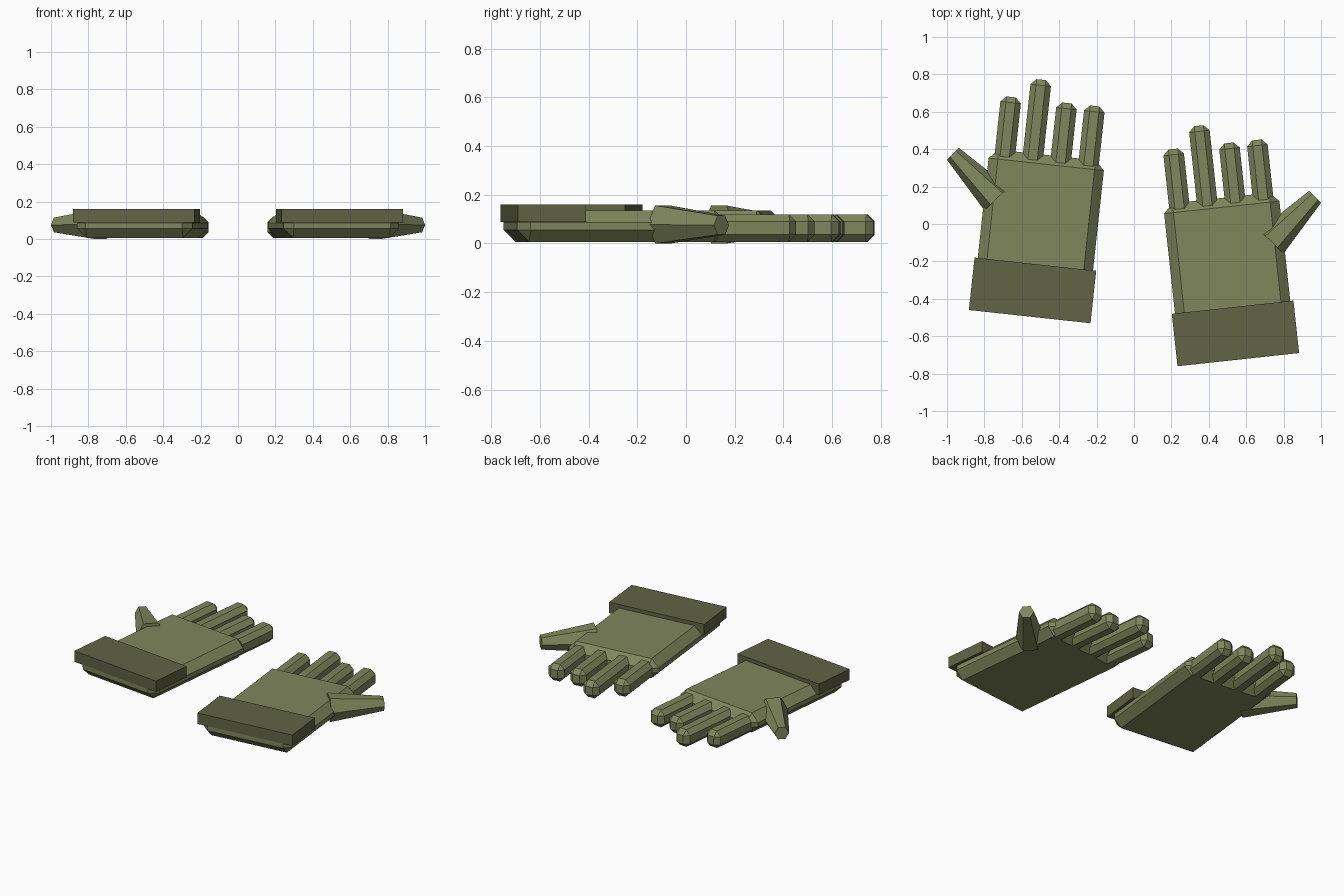
import bpy
import bmesh
from math import radians, sin, cos, tau
from mathutils import Vector, Matrix

cube = bpy.data.objects.get("Cube")
if cube:
    bpy.data.objects.remove(cube, do_unlink=True)


def make_material(name, rgb):
    mat = bpy.data.materials.new(name)
    mat.use_nodes = True
    color = (*rgb, 1.0)
    mat.diffuse_color = color
    mat.node_tree.nodes["Principled BSDF"].inputs["Base Color"].default_value = color
    return mat


olive = make_material("olive fabric", (0.214, 0.243, 0.107))
dark_olive = make_material("dark olive cuff", (0.119, 0.126, 0.059))


def finish(name, bm, mat, frame):
    bmesh.ops.recalc_face_normals(bm, faces=bm.faces)
    mesh = bpy.data.meshes.new(name)
    bm.to_mesh(mesh)
    bm.free()
    mesh.materials.append(mat)
    obj = bpy.data.objects.new(name, mesh)
    obj.matrix_world = frame
    bpy.context.collection.objects.link(obj)
    return obj


def box(name, x, y, z, mat, frame, chamfer=0):
    """Box from (min, max) pairs, optionally with chamfered edges."""
    bm = bmesh.new()
    size = [b - a for a, b in (x, y, z)]
    middle = [(a + b) / 2 for a, b in (x, y, z)]
    bmesh.ops.create_cube(bm, size=1)
    bmesh.ops.scale(bm, vec=size, verts=bm.verts)
    bmesh.ops.translate(bm, vec=middle, verts=bm.verts)
    obj = finish(name, bm, mat, frame)
    if chamfer:
        mod = obj.modifiers.new("chamfer", 'BEVEL')
        mod.width = chamfer
        mod.segments = 1
        mod.limit_method = 'NONE'


def tapered_hexagon(name, start, end, r_start, r_end, mat, frame):
    """Six-sided tapered prism with a flat side on top."""
    bm = bmesh.new()
    side = (end - start).cross(Vector((0, 0, 1))).normalized()
    up = Vector((0, 0, 1))
    rings = []
    for c, r in ((start, r_start), (end, r_end)):
        rings.append([bm.verts.new(c + r * (side * cos(i * tau / 6) + up * sin(i * tau / 6)))
                      for i in range(6)])
    for ring in rings:
        bm.faces.new(ring)
    for i in range(6):
        j = (i + 1) % 6
        bm.faces.new((rings[0][i], rings[0][j], rings[1][j], rings[1][i]))
    finish(name, bm, mat, frame)


def glove(label, s, y, longest):
    # s is the side the thumb points to; the origin sits at the cuff centre
    frame = Matrix.Translation((s * 0.5425, y, 0)) @ Matrix.Rotation(s * radians(6.2), 4, 'Z')

    # Palm and wrist
    box(label + "_palm", (-0.31, 0.31), (-0.137, 0.728), (0.006, 0.136), olive, frame, 0.05)

    # Cuff slab over the back of the wrist
    box(label + "_cuff", (-0.327, 0.327), (-0.141, 0.141), (0.088, 0.16), dark_olive, frame)

    # Four fingers, counted from the thumb side
    for i in range(4):
        x = s * (0.225 - 0.15 * i)
        tip = 1.125 if i == longest else 1.016
        box(f"{label}_finger_{i + 1}", (x - 0.055, x + 0.055), (0.6, tip),
            (0.006, 0.12), olive, frame, 0.03)

    # Thumb
    tapered_hexagon(label + "_thumb", Vector((s * 0.244, 0.466, 0.078)),
                    Vector((s * 0.502, 0.68, 0.075)), 0.09, 0.045, olive, frame)


glove("left", 1, -0.585, 2)
glove("right", -1, -0.355, 1)
